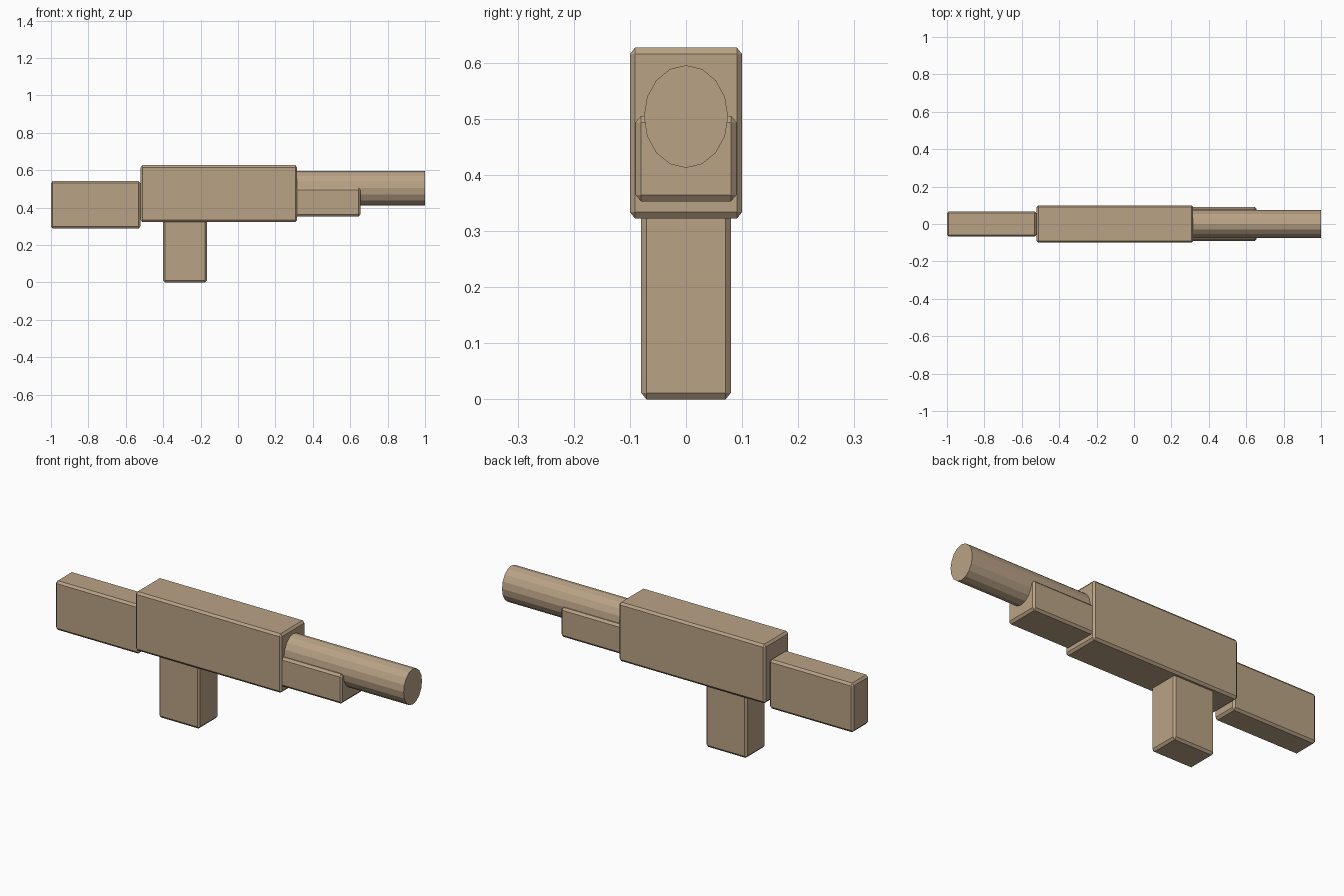
import bpy, bmesh, math
from mathutils import Matrix

if "Cube" in bpy.data.objects:
    bpy.data.objects.remove(bpy.data.objects["Cube"])

tan = bpy.data.materials.new("tan")
tan.diffuse_color = (0.49, 0.365, 0.24, 1)
tan.use_nodes = True
tan.node_tree.nodes["Principled BSDF"].inputs["Base Color"].default_value = tan.diffuse_color

STRETCH = 1.22  # the whole shape is slightly taller than wide


def finish(name, bm):
    bmesh.ops.recalc_face_normals(bm, faces=bm.faces)
    mesh = bpy.data.meshes.new(name)
    bm.to_mesh(mesh)
    bm.free()
    mesh.materials.append(tan)
    obj = bpy.data.objects.new(name, mesh)
    bpy.context.collection.objects.link(obj)


def block(name, x0, x1, half_y, z0, z1, bevel=0.0095):
    """Box with a single chamfer on every edge."""
    bm = bmesh.new()
    bmesh.ops.create_cube(bm, size=1)
    size = (x1 - x0, 2 * half_y, (z1 - z0) / STRETCH)
    bmesh.ops.scale(bm, vec=size, verts=bm.verts)
    bmesh.ops.bevel(bm, geom=bm.edges[:], offset=bevel, segments=1,
                    affect='EDGES', profile=0.5)
    bmesh.ops.scale(bm, vec=(1, 1, STRETCH), verts=bm.verts)
    bmesh.ops.translate(bm, vec=((x0 + x1) / 2, 0, (z0 + z1) / 2), verts=bm.verts)
    finish(name, bm)


# Main blocks
block("body", -0.52, 0.316, 0.10, 0.322, 0.627)
block("stock", -1.0, -0.522, 0.067, 0.288, 0.542)
block("grip", -0.40, -0.167, 0.08, 0.0, 0.335)
block("fore_grip", 0.305, 0.655, 0.09, 0.353, 0.505)

# Barrel: faceted cylinder along x
bm = bmesh.new()
bmesh.ops.create_cone(bm, cap_ends=True, segments=16, radius1=0.075,
                      radius2=0.075, depth=0.70,
                      matrix=Matrix.Rotation(math.pi / 2, 4, 'Y'))
bmesh.ops.scale(bm, vec=(1, 1, STRETCH), verts=bm.verts)
bmesh.ops.translate(bm, vec=(0.65, 0, 0.504), verts=bm.verts)
finish("barrel", bm)
